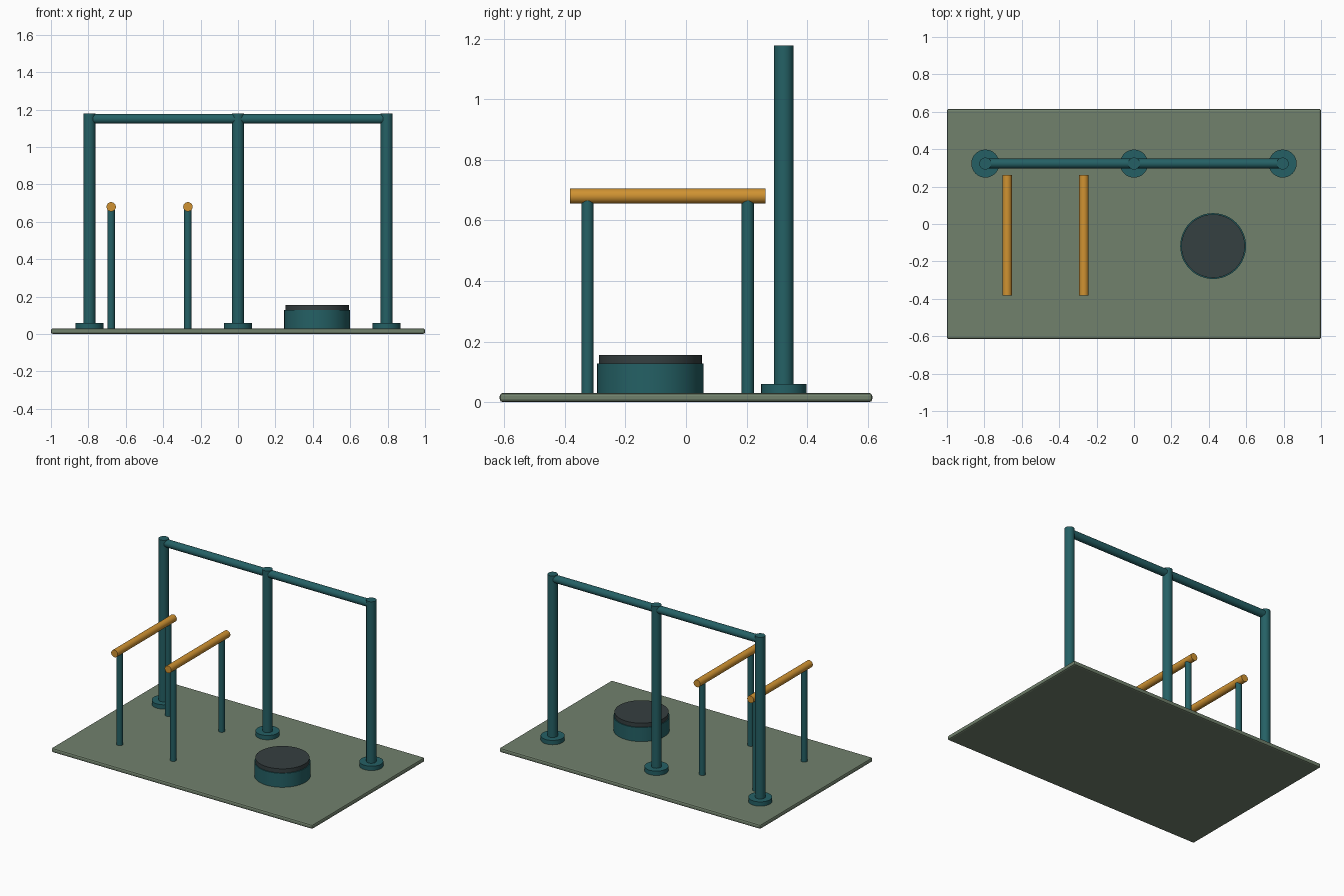
import bpy, math
from mathutils import Vector

if "Cube" in bpy.data.objects:
    bpy.data.objects.remove(bpy.data.objects["Cube"])


def material(name, rgb):
    m = bpy.data.materials.new(name)
    m.diffuse_color = (*rgb, 1)
    m.use_nodes = True
    m.node_tree.nodes["Principled BSDF"].inputs["Base Color"].default_value = m.diffuse_color
    return m


GREEN = material("sage_green", (0.165, 0.22, 0.152))
TEAL = material("deep_teal", (0.018, 0.118, 0.130))
YELLOW = material("amber", (0.63, 0.29, 0.032))
DARK = material("dark_rubber", (0.036, 0.050, 0.052))


def finish(ob, name, mat, bevel=0.0, segments=2):
    ob.name = name
    ob.data.materials.append(mat)
    if bevel:
        mod = ob.modifiers.new("edge", "BEVEL")
        mod.width, mod.segments = bevel, segments
        mod.limit_method = "ANGLE"
        mod.angle_limit = math.radians(40)
    return ob


def rod(name, start, end, radius, mat, sides=32, bevel=0.0):
    """Round bar between two points."""
    a, b = Vector(start), Vector(end)
    bpy.ops.mesh.primitive_cylinder_add(
        vertices=sides, radius=radius, depth=(b - a).length,
        location=(a + b) / 2,
        rotation=(b - a).to_track_quat("Z", "Y").to_euler())
    bpy.ops.object.shade_smooth_by_angle(angle=math.radians(30))
    return finish(bpy.context.object, name, mat, bevel)


# Ground mat with softened edges
bpy.ops.mesh.primitive_cube_add(size=1, location=(0, 0, 0.015))
mat_slab = bpy.context.object
mat_slab.scale = (2.0, 1.23, 0.03)
bpy.ops.object.transform_apply(location=False, rotation=False, scale=True)
finish(mat_slab, "ground_mat", GREEN, 0.01)

# Pull-up frame: three posts on flanges, joined by top bars
POST_Y = 0.323
POST_X = (-0.795, 0.0, 0.795)
for i, x in enumerate(POST_X, 1):
    rod(f"frame_post_{i}", (x, POST_Y, 0.03), (x, POST_Y, 1.178), 0.032, TEAL)
    rod(f"post_flange_{i}", (x, POST_Y, 0.03), (x, POST_Y, 0.06), 0.075, TEAL)
for i in range(2):
    rod(f"pull_up_bar_{i + 1}", (POST_X[i], POST_Y, 1.15),
        (POST_X[i + 1], POST_Y, 1.15), 0.026, TEAL)

# Parallel dip bars on slim legs
for i, x in enumerate((-0.678, -0.268), 1):
    rod(f"dip_bar_{i}", (x, -0.383, 0.68), (x, 0.263, 0.68), 0.025, YELLOW)
    for side, y in (("front", -0.325), ("back", 0.204)):
        rod(f"dip_leg_{side}_{i}", (x, y, 0.03), (x, y, 0.67), 0.02, TEAL)

# Round step platform with rubber top
STEP = (0.423, -0.118)
rod("step_drum", (*STEP, 0.03), (*STEP, 0.127), 0.176, TEAL, 48)
rod("step_pad", (*STEP, 0.127), (*STEP, 0.155), 0.17, DARK, 48)
